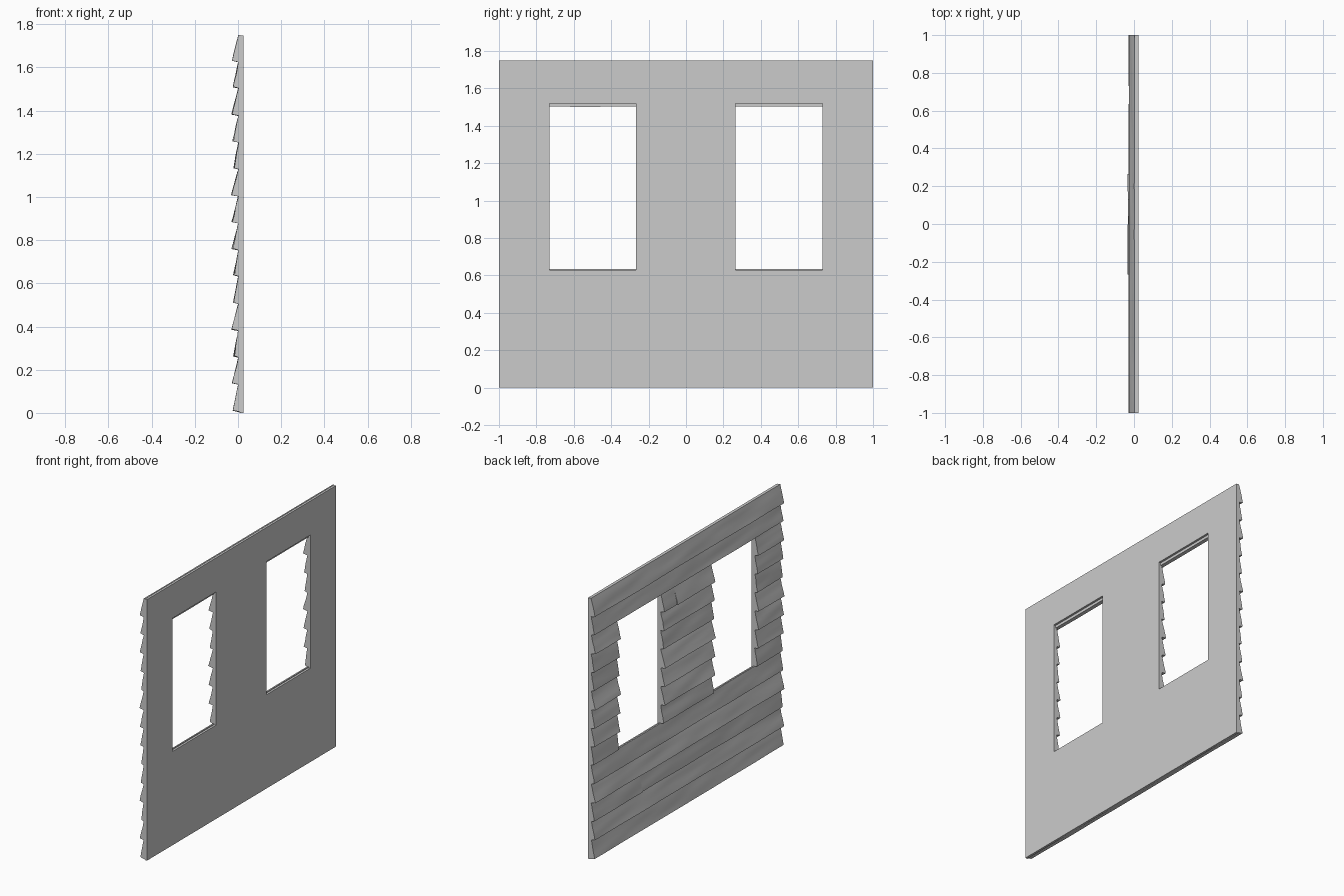
import bpy, bmesh, random
from mathutils import Vector, noise

if "Cube" in bpy.data.objects:
    bpy.data.objects.remove(bpy.data.objects["Cube"])

random.seed(4)


def finish(bm, name, smooth=False):
    bmesh.ops.recalc_face_normals(bm, faces=bm.faces)
    me = bpy.data.meshes.new(name)
    bm.to_mesh(me)
    bm.free()
    ob = bpy.data.objects.new(name, me)
    bpy.context.collection.objects.link(ob)
    if smooth:
        bpy.context.view_layer.objects.active = ob
        ob.select_set(True)
        bpy.ops.object.shade_smooth_by_angle(angle=0.6)
        ob.select_set(False)
    return ob


# Flat inner panel with two window openings
def inner_panel():
    ys = [-1, -0.73, -0.268, 0.265, 0.73, 1]
    zs = [0, 0.628, 1.52, 1.748]
    bm = bmesh.new()
    v = [[bm.verts.new((0.01, y, z)) for z in zs] for y in ys]
    faces = [bm.faces.new((v[i][j], v[i + 1][j], v[i + 1][j + 1], v[i][j + 1]))
             for i in range(5) for j in range(3)
             if not (j == 1 and i in (1, 3))]
    ext = bmesh.ops.extrude_face_region(bm, geom=faces, use_keep_orig=True)
    for e in ext["geom"]:
        if isinstance(e, bmesh.types.BMVert):
            e.co.x = 0.025
    finish(bm, "inner_panel")


# One tilted, slightly warped weatherboard
def board(name, y0, y1, z0, z1, out):
    seed = random.uniform(0, 100)
    n = max(4, round((y1 - y0) / 0.04))
    rows = 7
    bm = bmesh.new()
    rings = []
    for i in range(n + 1):
        y = y0 + (y1 - y0) * i / n
        sag = 0.003 * noise.noise(Vector((y * 3, seed, 0)))
        ring = [bm.verts.new((0.011, y, z0 + sag))]
        for k in range(rows + 1):
            t = k / rows
            warp = 0.003 * noise.noise(Vector((y * 3.5 + t, t * 2.2, seed)))
            x = out + (0.002 - out) * t + warp
            ring.append(bm.verts.new((x, y, z0 + 0.008 + sag + (z1 - z0 - 0.008 - sag) * t)))
        ring.append(bm.verts.new((0.011, y, z1)))
        rings.append(ring)
    m = len(rings[0])
    for a, b in zip(rings, rings[1:]):
        for k in range(m):
            bm.faces.new((a[k], b[k], b[(k + 1) % m], a[(k + 1) % m]))
    bm.faces.new(rings[0])
    bm.faces.new(rings[-1])
    finish(bm, name, True)


inner_panel()

# Courses of siding: bottom heights and how far each bottom edge sticks out
outs = [-.024, -.027, -.018, -.029, -.022, -.017, -.025,
        -.026, -.029, -.018, -.021, -.026, -.023, -.027]
bottoms = [0.003 + 0.1248 * r for r in range(14)]
bottoms = [0.003] + [0.13 + 0.1245 * r for r in range(13)]
bottoms[12] = 1.502
for r, (z0, out) in enumerate(zip(bottoms, outs)):
    top = 1.75 if r == 13 else bottoms[r + 1] + 0.004
    if 5 <= r <= 11:
        spans = [(-1, -0.73), (-0.268, 0.265), (0.73, 1)]
        if r == 11:
            spans[1:2] = [(-0.268, 0.13), (0.13, 0.265)]
    elif r == 2:
        spans = [(-1, 0.49), (0.49, 1)]
    else:
        spans = [(-1, 1)]
    for s, (a, b) in enumerate(spans):
        z_top = 0.634 if r == 4 else top
        z_low = 0.630 if r == 5 else z0
        board(f"siding_board_{r}_{s}", a, b, z_low, z_top, out - 0.004 * (s % 2))
